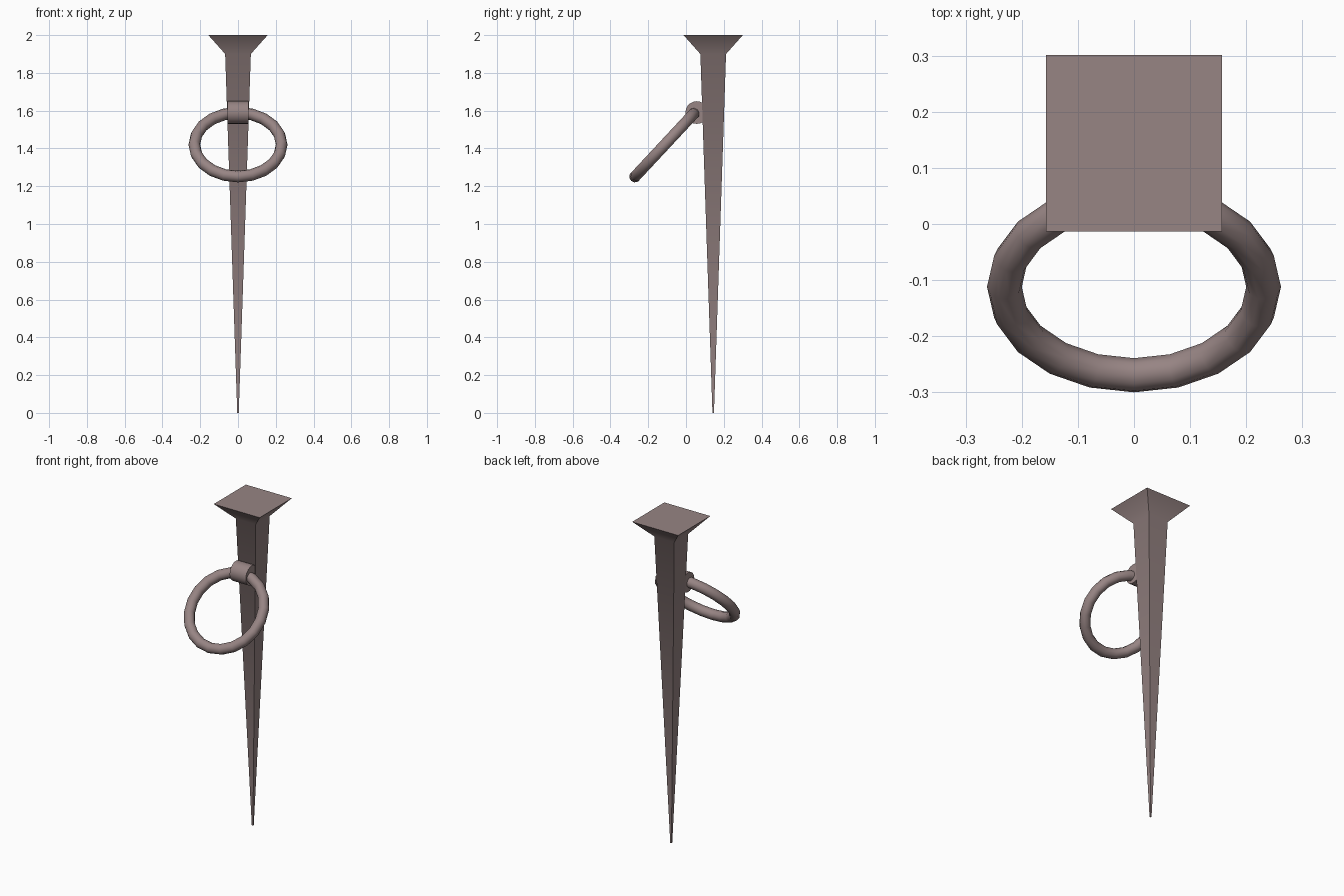
import bpy, bmesh
from math import radians, pi
from mathutils import Matrix

cube = bpy.data.objects.get("Cube")
if cube:
    bpy.data.objects.remove(cube, do_unlink=True)

# Dull iron shared by all parts
IRON = (0.31, 0.233, 0.23, 1)
iron = bpy.data.materials.new("dull_iron")
iron.use_nodes = True
iron.diffuse_color = IRON
iron.node_tree.nodes["Principled BSDF"].inputs["Base Color"].default_value = IRON

SPIKE_Y = 0.144


def finish(obj, name, angle):
    obj.name = obj.data.name = name
    obj.data.materials.append(iron)
    bpy.ops.object.select_all(action="DESELECT")
    obj.select_set(True)
    bpy.context.view_layer.objects.active = obj
    bpy.ops.object.shade_smooth_by_angle(angle=radians(angle))


# Square tapered spike with a flared head, lofted from (height, half width)
profile = [(0, 0.004), (1.9, 0.068), (2.0, 0.157)]
bm = bmesh.new()
rings = [[bm.verts.new((sx * h, SPIKE_Y + sy * h, z))
          for sx, sy in ((-1, -1), (1, -1), (1, 1), (-1, 1))]
         for z, h in profile]
for low, high in zip(rings, rings[1:]):
    for i in range(4):
        j = (i + 1) % 4
        bm.faces.new((low[i], low[j], high[j], high[i]))
bm.faces.new(rings[0][::-1])
bm.faces.new(rings[-1])
mesh = bpy.data.meshes.new("spike")
bm.to_mesh(mesh)
bm.free()
spike = bpy.data.objects.new("spike", mesh)
bpy.context.collection.objects.link(spike)
finish(spike, "spike", 50)

# Barrel-shaped lug that holds the ring
bpy.ops.mesh.primitive_cylinder_add(vertices=20, radius=0.06, depth=0.11)
lug = bpy.context.object
lug.data.transform(Matrix.Translation((0, 0.057, 1.59)) @ Matrix.Rotation(pi / 2, 4, "Y"))
finish(lug, "ring_lug", 40)

# Hanging ring, leaning out from the front
bpy.ops.mesh.primitive_torus_add(major_segments=20, minor_segments=10,
                                 major_radius=0.231, minor_radius=0.031)
ring = bpy.context.object
ring.data.transform(Matrix.Translation((0, -0.112, 1.42)) @ Matrix.Rotation(radians(47), 4, "X"))
finish(ring, "ring", 60)
